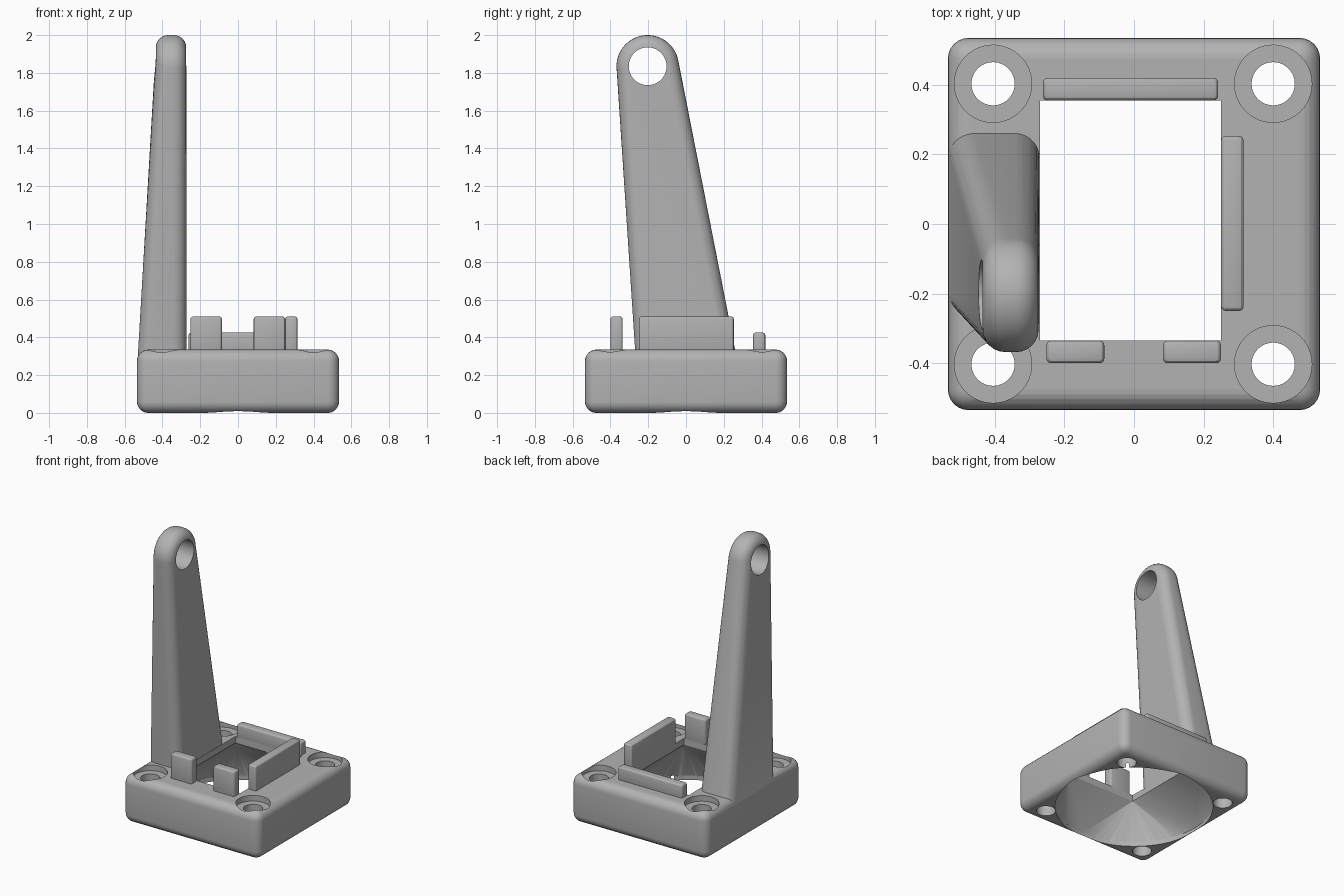
import bpy, bmesh
from math import sin, cos, pi
from mathutils import Matrix

if "Cube" in bpy.data.objects:
    bpy.data.objects.remove(bpy.data.objects["Cube"])

grey = bpy.data.materials.new("plain grey")
grey.use_nodes = True
grey.diffuse_color = (0.45, 0.45, 0.45, 1)
grey.node_tree.nodes["Principled BSDF"].inputs["Base Color"].default_value = (0.45, 0.45, 0.45, 1)


def finish(name, bm):
    bmesh.ops.recalc_face_normals(bm, faces=bm.faces)
    mesh = bpy.data.meshes.new(name)
    bm.to_mesh(mesh)
    bm.free()
    mesh.materials.append(grey)
    obj = bpy.data.objects.new(name, mesh)
    bpy.context.collection.objects.link(obj)
    return obj


def rounded_box(name, low, high, radius, segments):
    bm = bmesh.new()
    bmesh.ops.create_cube(bm, size=1)
    for v in bm.verts:
        v.co = [h if c > 0 else l for c, l, h in zip(v.co, low, high)]
    bmesh.ops.bevel(bm, geom=bm.edges[:], offset=radius, segments=segments,
                    profile=0.5, affect='EDGES')
    return finish(name, bm)


def hull(name, points):
    bm = bmesh.new()
    for p in points:
        bm.verts.new(p)
    result = bmesh.ops.convex_hull(bm, input=bm.verts[:])
    loose = {g for g in result["geom_interior"] + result["geom_unused"]
             if isinstance(g, bmesh.types.BMVert)}
    bmesh.ops.delete(bm, geom=list(loose), context='VERTS')
    bmesh.ops.dissolve_limit(bm, angle_limit=0.002, verts=bm.verts, edges=bm.edges)
    return finish(name, bm)


def cylinder(name, center, radius, depth, axis='Z'):
    bm = bmesh.new()
    turn = Matrix.Rotation(pi / 2, 4, 'Y') if axis == 'X' else Matrix()
    bmesh.ops.create_cone(bm, cap_ends=True, segments=64, radius1=radius, radius2=radius,
                          depth=depth, matrix=Matrix.Translation(center) @ turn)
    return finish(name, bm)


def combine(obj, other, operation):
    mod = obj.modifiers.new(operation.title(), 'BOOLEAN')
    mod.operation, mod.solver, mod.object = operation, 'EXACT', other
    bpy.context.view_layer.objects.active = obj
    bpy.ops.object.modifier_apply(modifier=mod.name)
    bpy.data.objects.remove(other)


def circle(radius, z, count=96):
    return [(radius * cos(2 * pi * i / count), radius * sin(2 * pi * i / count), z)
            for i in range(count)]


# Square base with rounded edges
half, top = 0.535, 0.335
base = rounded_box("bracket_base", (-half, -half, 0), (half, half, top), 0.06, 6)

# Tapered arm: rounded rectangular foot hulled to a round head
foot = []
r = 0.07
for i in range(32):
    a = 2 * pi * (i + 0.5) / 32
    cx = -0.272 - r if cos(a) > 0 else -half + 0.002 + r
    cy = 0.275 - r if sin(a) > 0 else -0.265 + r
    foot.append((cx + r * cos(a), cy + r * sin(a), 0.26))
head = []
head_y, head_z, head_r, edge = -0.203, 1.835, 0.165, 0.065
for side, x in ((-1, -0.435 + edge), (1, -0.274 - edge)):
    for j in range(7):
        t = j * pi / 12
        ring = head_r - edge + edge * cos(t)
        for y, z, _ in circle(ring, 0, 64):
            head.append((x + side * edge * sin(t), head_y + y, head_z + z))
arm = hull("arm", foot + head)
combine(arm, cylinder("arm_hole", (-0.35, head_y, head_z), 0.1, 0.6, 'X'), 'DIFFERENCE')
combine(base, arm, 'UNION')

# Duct: round mouth below, blended to a rectangular opening on top
neck_z, lip_z = 0.29, 0.03
corners = [(x, y) for x in (-0.27, 0.25) for y in (-0.335, 0.355)]
combine(base, hull("duct", circle(0.507, lip_z) + [(x, y, neck_z) for x, y in corners]),
        'DIFFERENCE')
combine(base, hull("opening", [(x, y, z) for x, y in corners for z in (0.2, 0.4)]),
        'DIFFERENCE')
combine(base, cylinder("mouth", (0, 0, -0.1 + lip_z / 2), 0.507, 0.2 + lip_z), 'DIFFERENCE')

# Counterbored screw holes in the corners
for x in (-0.405, 0.4):
    for y in (-0.403, 0.403):
        combine(base, cylinder("screw_hole", (x, y, 0.1), 0.062, 0.8), 'DIFFERENCE')
        combine(base, cylinder("screw_seat", (x, y, 0.345), 0.111, 0.1), 'DIFFERENCE')

# Locating walls around the opening
parts = [base]
for name, x0, x1, y0, y1, z in (
        ("right_wall", 0.25, 0.315, -0.25, 0.253, 0.51),
        ("back_wall", -0.262, 0.242, 0.355, 0.42, 0.425),
        ("front_post_a", -0.252, -0.085, -0.4, -0.335, 0.51),
        ("front_post_b", 0.083, 0.25, -0.4, -0.335, 0.51)):
    parts.append(rounded_box(name, (x0, y0, 0.315), (x1, y1, z), 0.014, 3))

# Smooth shading with sharp creases kept
bpy.ops.object.select_all(action='DESELECT')
for part in parts:
    part.select_set(True)
bpy.context.view_layer.objects.active = base
bpy.ops.object.shade_smooth_by_angle(angle=0.5)
